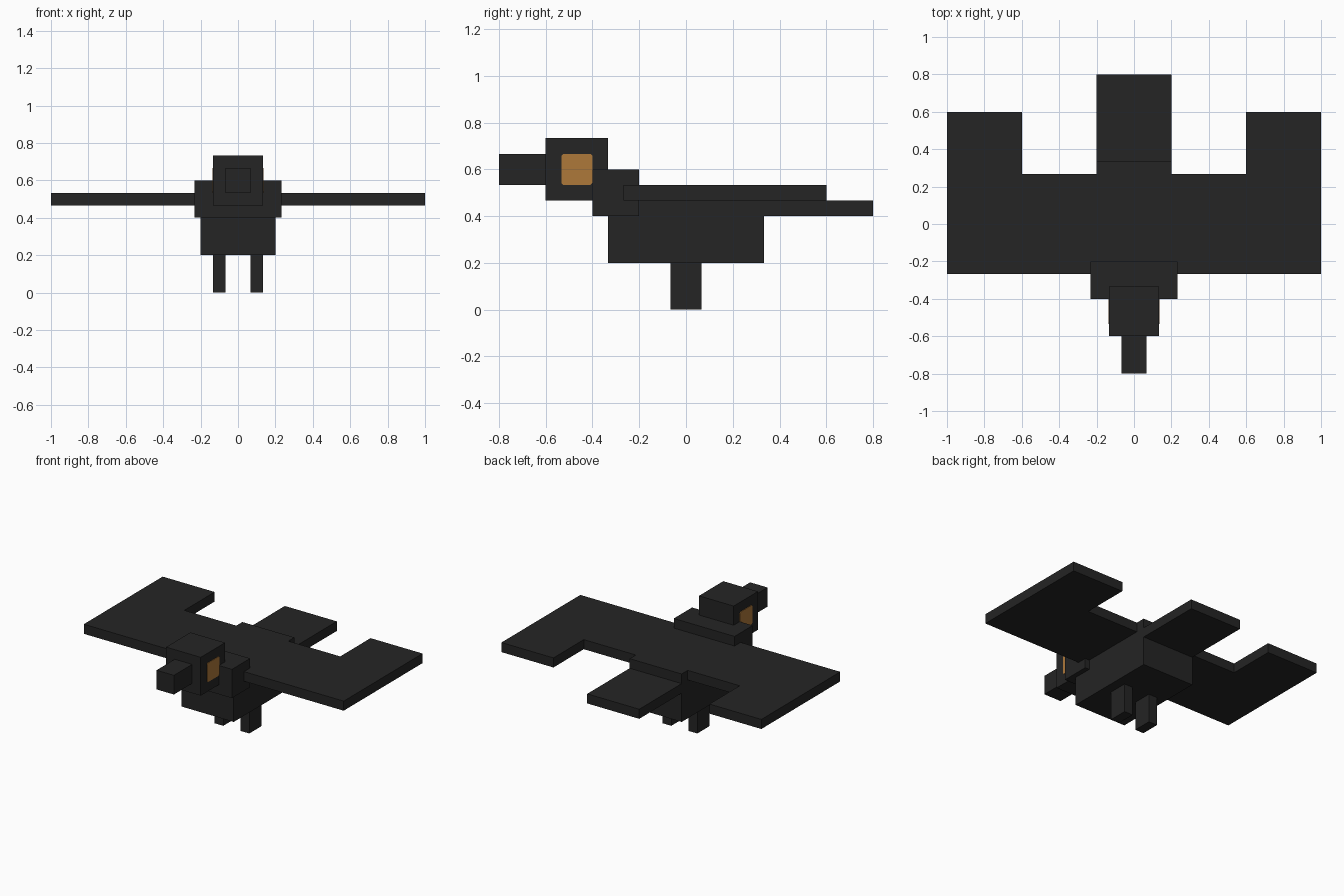
import bpy
import bmesh
from mathutils import Vector

cube = bpy.data.objects.get("Cube")
if cube:
    bpy.data.objects.remove(cube, do_unlink=True)

U = 1 / 15  # block unit


def material(name, rgb):
    m = bpy.data.materials.new(name)
    m.use_nodes = True
    m.diffuse_color = (*rgb, 1)
    bsdf = m.node_tree.nodes["Principled BSDF"]
    bsdf.inputs["Base Color"].default_value = (*rgb, 1)
    bsdf.inputs["Roughness"].default_value = 0.9
    return m


BLACK = material("feather black", (0.018, 0.018, 0.018))
AMBER = material("eye amber", (0.42, 0.19, 0.042))


def prism(name, outline, direction, mat):
    """Extrude a flat outline (block units) along a direction."""
    bm = bmesh.new()
    face = bm.faces.new([bm.verts.new(Vector(p) * U) for p in outline])
    ext = bmesh.ops.extrude_face_region(bm, geom=[face])
    moved = [g for g in ext["geom"] if isinstance(g, bmesh.types.BMVert)]
    bmesh.ops.translate(bm, verts=moved, vec=Vector(direction) * U)
    bmesh.ops.recalc_face_normals(bm, faces=bm.faces)
    mesh = bpy.data.meshes.new(name)
    bm.to_mesh(mesh)
    bm.free()
    mesh.materials.append(mat)
    obj = bpy.data.objects.new(name, mesh)
    bpy.context.collection.objects.link(obj)
    return obj


def box(name, x, y, z, mat=BLACK):
    outline = [(x[0], y[0], z[0]), (x[1], y[0], z[0]),
               (x[1], y[1], z[0]), (x[0], y[1], z[0])]
    return prism(name, outline, (0, 0, z[1] - z[0]), mat)


# Central blocks
box("body", (-3, 3), (-5, 5), (3, 8))
box("neck", (-3.5, 3.5), (-6, -3), (6, 9))
box("head", (-2, 2), (-9, -5), (7, 11))
box("beak", (-1, 1), (-12, -9), (8, 10))
box("tail", (-3, 3), (5, 12), (6, 7))

# Paired parts
for side, s in (("left", 1), ("right", -1)):
    box(side + "_leg", sorted((s, 2 * s)), (-1, 1), (0, 3))

    # Wing with a swept-back square tip
    plan = [(3, -4), (15, -4), (15, 9), (9, 9), (9, 4), (3, 4)]
    prism(side + "_wing", [(s * x, y, 7) for x, y in plan], (0, 0, 1), BLACK)

    # Thin eye plate with slightly clipped corners
    c = 0.87
    eye = [(-1, -c), (-c, -1), (c, -1), (1, -c),
           (1, c), (c, 1), (-c, 1), (-1, c)]
    prism(side + "_eye", [(s * 2, y - 7, z + 9) for y, z in eye],
          (s * 0.06, 0, 0), AMBER)
